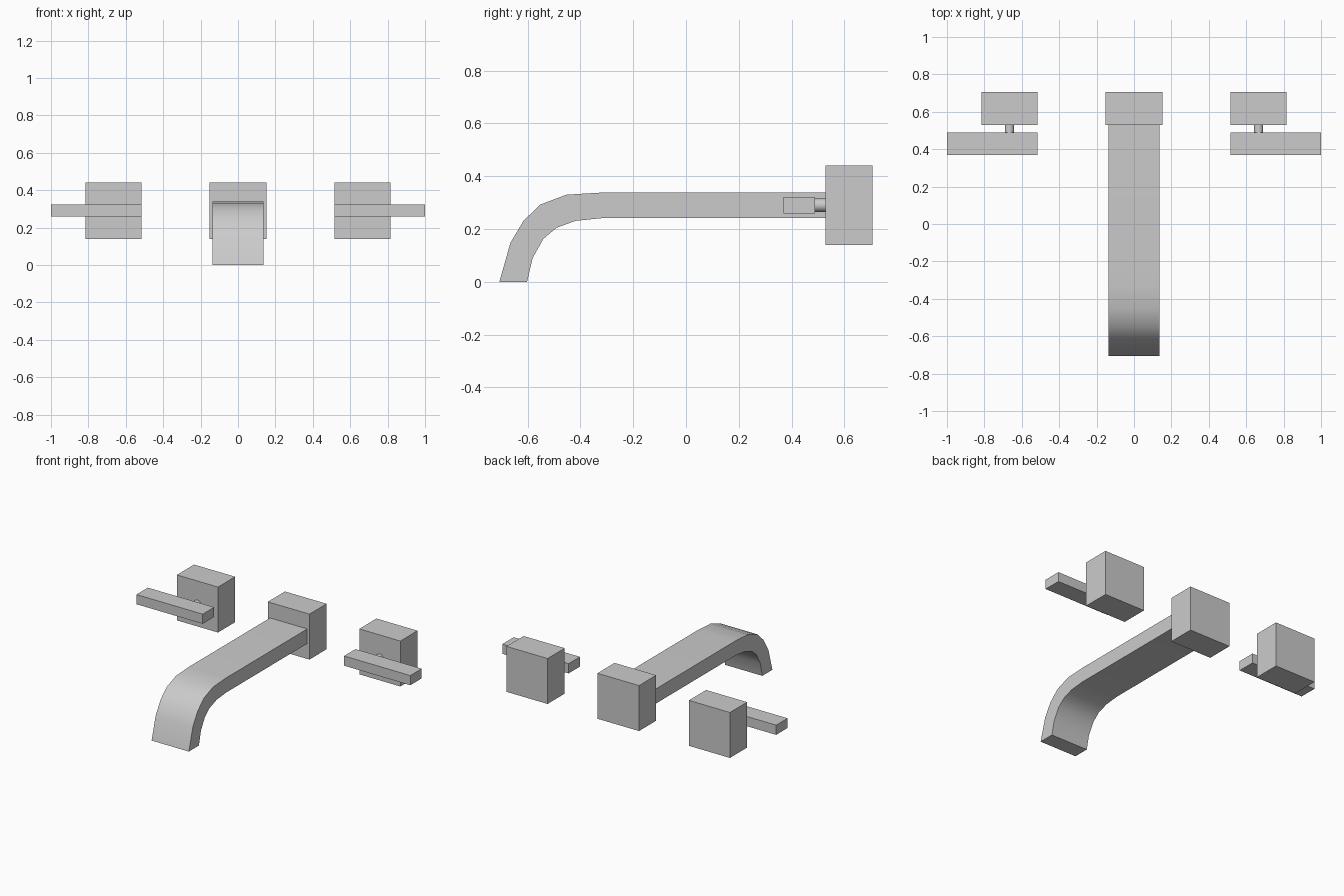
import bpy, bmesh, math
from mathutils import Matrix

if "Cube" in bpy.data.objects:
    bpy.data.objects.remove(bpy.data.objects["Cube"])

metal = bpy.data.materials.new("brushed grey metal")
metal.diffuse_color = (0.6, 0.6, 0.6, 1)
metal.use_nodes = True
metal.node_tree.nodes["Principled BSDF"].inputs["Base Color"].default_value = metal.diffuse_color


def finish(name, bm, smooth=False):
    bmesh.ops.recalc_face_normals(bm, faces=bm.faces)
    mesh = bpy.data.meshes.new(name)
    bm.to_mesh(mesh)
    bm.free()
    mesh.materials.append(metal)
    obj = bpy.data.objects.new(name, mesh)
    bpy.context.collection.objects.link(obj)
    if smooth:
        bpy.ops.object.select_all(action='DESELECT')
        obj.select_set(True)
        bpy.context.view_layer.objects.active = obj
        bpy.ops.object.shade_smooth_by_angle(angle=math.radians(35))
    return obj


def box(name, x, y, z):
    """Box from (min, max) pairs."""
    bm = bmesh.new()
    size = [b - a for a, b in (x, y, z)]
    mid = [(a + b) / 2 for a, b in (x, y, z)]
    bmesh.ops.create_cube(bm, size=1, matrix=Matrix.Translation(mid) @ Matrix.Diagonal((*size, 1)))
    return finish(name, bm)


WALL_Y = (0.528, 0.707)
BLOCK_Z = (0.14, 0.44)
LEVER_Z = 0.29

# spout wall block
box("spout_block", (-0.152, 0.152), WALL_Y, BLOCK_Z)

# spout: curved side profile extruded across x
outer = [(-0.707, 0), (-0.665, 0.148), (-0.615, 0.232), (-0.551, 0.293),
         (-0.453, 0.33), (-0.32, 0.338), (0.528, 0.338)]
inner = [(-0.602, 0), (-0.581, 0.09), (-0.54, 0.163), (-0.49, 0.205),
         (-0.418, 0.231), (-0.32, 0.241), (0.528, 0.241)]
bm = bmesh.new()
profile = bm.faces.new([bm.verts.new((-0.136, y, z)) for y, z in outer + inner[::-1]])
side = bmesh.ops.extrude_face_region(bm, geom=[profile])
bmesh.ops.translate(bm, vec=(0.272, 0, 0),
                    verts=[v for v in side["geom"] if isinstance(v, bmesh.types.BMVert)])
finish("spout", bm, smooth=True)

# left and right valves: wall block, round stem, flat lever
for label, s in (("left", -1), ("right", 1)):
    def span(a, b):
        return tuple(sorted((s * a, s * b)))
    box(label + "_valve_block", span(0.516, 0.816), WALL_Y, BLOCK_Z)
    box(label + "_lever", span(0.516, 1.0), (0.369, 0.488), (0.258, 0.322))
    bm = bmesh.new()
    bmesh.ops.create_cone(bm, cap_ends=True, segments=24, radius1=0.025, radius2=0.025, depth=0.04,
                          matrix=Matrix.Translation((s * 0.666, 0.508, LEVER_Z))
                          @ Matrix.Rotation(math.pi / 2, 4, 'X'))
    finish(label + "_stem", bm, smooth=True)
